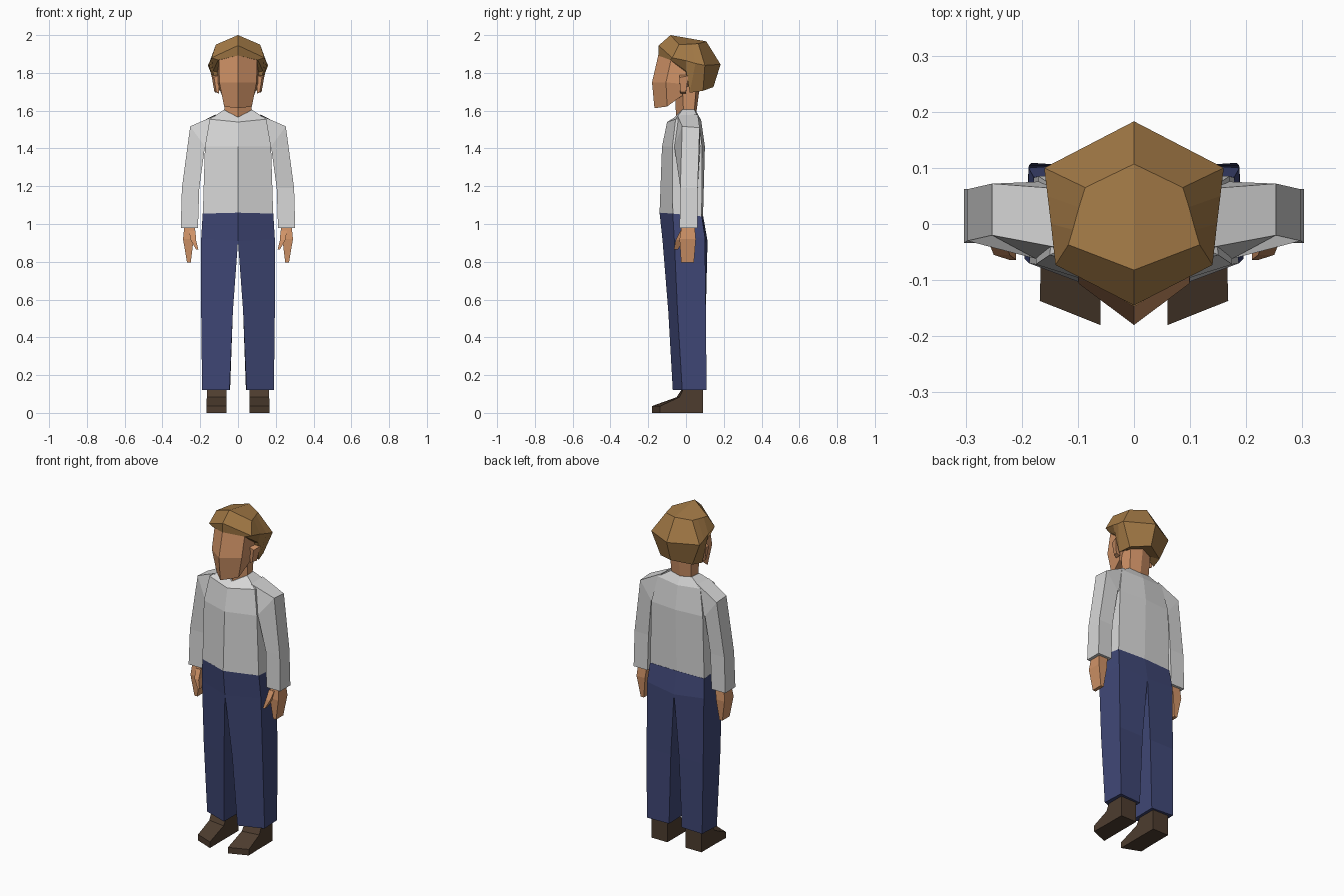
import bpy, bmesh


def material(name, rgb):
    m = bpy.data.materials.new(name)
    m.diffuse_color = (*rgb, 1)
    return m


SKIN = material("skin", (0.63, 0.29, 0.135))
HAIR = material("brown hair", (0.36, 0.19, 0.06))
SHIRT = material("light grey shirt", (0.68, 0.68, 0.68))
NAVY = material("navy trousers", (0.05, 0.063, 0.18))
SHOE = material("dark brown shoe", (0.075, 0.046, 0.028))


def loft(name, rings, mat, pair=False):
    """Skin rings of points, then mirror in x.
    pair=True: closed rings making separate left and right parts.
    pair=False: half rings from x=0 to x=0, welded into one centred part."""
    bm = bmesh.new()
    for sx in (1, -1):
        vs = [[bm.verts.new((sx * x, y, z)) for x, y, z in r] for r in rings]
        n = len(rings[0])
        for a, b in zip(vs, vs[1:]):
            for i in range(n if pair else n - 1):
                j = (i + 1) % n
                bm.faces.new((a[i], a[j], b[j], b[i]))
        bm.faces.new(vs[0])
        bm.faces.new(vs[-1])
    if not pair:
        bmesh.ops.remove_doubles(bm, verts=bm.verts, dist=0.0005)
    bmesh.ops.recalc_face_normals(bm, faces=bm.faces)
    me = bpy.data.meshes.new(name)
    bm.to_mesh(me)
    bm.free()
    me.materials.append(mat)
    ob = bpy.data.objects.new(name, me)
    bpy.context.collection.objects.link(ob)
    return ob


def flat_ring(x0, x1, y0, y1, z):
    return [(x1, y0, z), (x1, y1, z), (x0, y1, z), (x0, y0, z)]


def upright_ring(x0, x1, y0, y1, z0, z1):
    """Vertical section whose inner edge is at y0 and outer edge at y1."""
    return [(x0, y0, z0), (x1, y1, z0), (x1, y1, z1), (x0, y0, z1)]


# Hair cap, from crown to the inside of the hairline
loft("hair", [
    [(0, -.082, 2.0), (.117, -.037, 1.95), (.109, -.01, 1.951),
     (.098, .03, 1.953), (.087, .065, 1.955), (0, .107, 1.967)],
    [(0, -.145, 1.945), (.14, -.073, 1.88), (.148, .0, 1.865),
     (.154, .05, 1.85), (.16, .1, 1.84), (0, .183, 1.845)],
    [(0, -.147, 1.892), (.105, -.082, 1.868), (.132, .0, 1.81),
     (.122, .02, 1.695), (.105, .09, 1.705), (0, .145, 1.725)],
    [(0, -.1, 1.89), (.08, -.05, 1.865), (.09, .0, 1.80),
     (.08, .025, 1.72), (.07, .06, 1.72), (0, .06, 1.74)],
], HAIR)

# Face and skull
loft("head", [
    [(0, -.143, 1.91), (.1, -.075, 1.89), (.11, .0, 1.87), (0, .1, 1.87)],
    [(0, -.18, 1.75), (.099, -.106, 1.75), (.108, .0, 1.74), (0, .08, 1.74)],
    [(0, -.167, 1.613), (.073, -.1, 1.622), (.085, -.02, 1.68), (0, -.02, 1.67)],
], SKIN)

loft("neck", [
    [(0, -.06, 1.74), (.078, -.02, 1.74), (.07, .055, 1.74), (0, .075, 1.74)],
    [(0, -.052, 1.55), (.07, -.012, 1.57), (.065, .042, 1.57), (0, .052, 1.57)],
], SKIN)

loft("ear", [
    [(.1, -.035, 1.79), (.1, .01, 1.79), (.1, .0, 1.69), (.1, -.03, 1.69)],
    [(.127, -.035, 1.775), (.14, .012, 1.785), (.125, .0, 1.70), (.115, -.03, 1.70)],
], SKIN, pair=True)

# Shirt body, from collar to hem
loft("shirt_body", [
    [(0, -.06, 1.565), (.075, -.02, 1.605), (.07, .045, 1.605), (0, .055, 1.595)],
    [(0, -.1, 1.54), (.15, -.055, 1.555), (.14, .065, 1.56), (0, .08, 1.55)],
    [(0, -.127, 1.41), (.175, -.072, 1.41), (.17, .085, 1.41), (0, .1, 1.41)],
    [(0, -.14, 1.06), (.186, -.07, 1.055), (.178, .083, 1.04), (0, .09, 1.042)],
], SHIRT)

# Sleeves, from inside the shoulder to the cuff
loft("sleeve", [
    [(.12, -.045, 1.575), (.12, .062, 1.58), (.14, .08, 1.41), (.14, -.07, 1.41)],
    [(.253, -.02, 1.517), (.253, .072, 1.51), (.178, .075, 1.41), (.175, -.062, 1.41)],
    flat_ring(.205, .297, -.03, .062, 1.19),
    flat_ring(.212, .303, -.034, .062, .978),
], SHIRT, pair=True)

# Hands
loft("hand", [
    flat_ring(.225, .283, -.022, .045, 1.0),
    flat_ring(.235, .291, -.034, .052, .92),
    flat_ring(.25, .27, -.026, .042, .797),
], SKIN, pair=True)
loft("thumb", [
    flat_ring(.225, .26, -.03, .01, .965),
    flat_ring(.222, .25, -.055, -.015, .915),
    flat_ring(.21, .222, -.064, -.042, .865),
], SKIN, pair=True)

# Trousers: each leg includes its half of the hips
loft("trouser_leg", [
    [(0, -.14, 1.06), (.187, -.07, 1.055), (.179, .084, 1.04), (0, .091, 1.042)],
    [(0, -.124, .91), (.195, -.062, .92), (.188, .1, .93), (0, .114, .91)],
    [(.027, -.094, .54), (.195, -.045, .54), (.187, .105, .54), (.027, .105, .54)],
    [(.045, -.07, .12), (.19, -.02, .122), (.183, .109, .122), (.042, .1, .12)],
], NAVY, pair=True)

# Shoes, from heel to toe
loft("shoe", [
    upright_ring(.06, .165, .09, .09, 0, .13),
    upright_ring(.06, .165, -.022, -.015, 0, .125),
    upright_ring(.06, .165, -.05, -.035, 0, .083),
    upright_ring(.06, .168, -.18, -.137, 0, .036),
], SHOE, pair=True)
